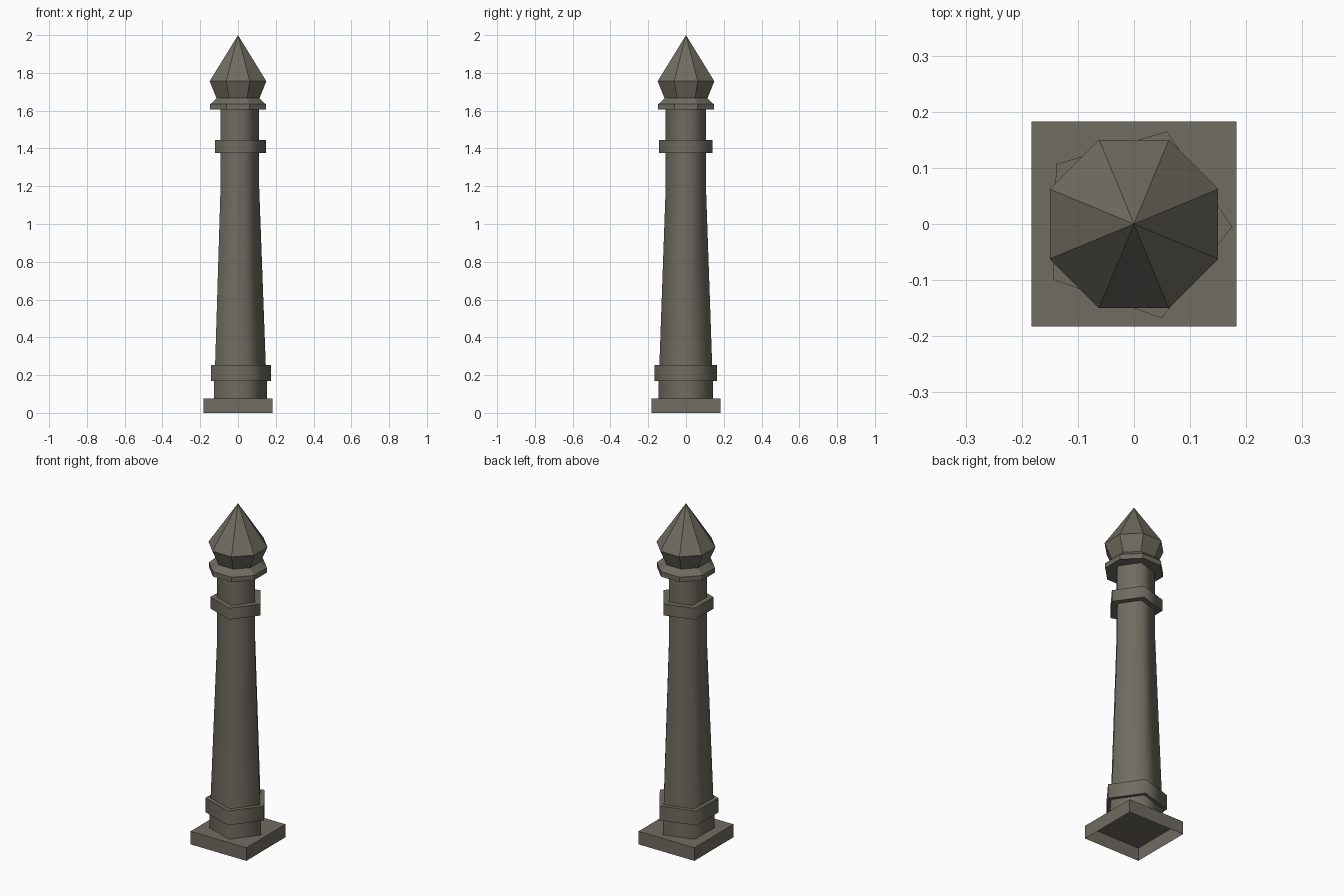
import bpy, bmesh, math

if "Cube" in bpy.data.objects:
    bpy.data.objects.remove(bpy.data.objects["Cube"])

stone = bpy.data.materials.new("dark stone")
stone.diffuse_color = (0.162, 0.150, 0.120, 1)
stone.use_nodes = True
stone.node_tree.nodes["Principled BSDF"].inputs["Base Color"].default_value = stone.diffuse_color


def lathe(name, sides, turn, profile, smooth=False, cap_bottom=True, cap_top=True):
    """Stack of regular polygon rings (radius, z); radius 0 makes a tip."""
    bm = bmesh.new()
    rings = []
    for r, z in profile:
        if r == 0:
            rings.append([bm.verts.new((0, 0, z))])
        else:
            rings.append([bm.verts.new((r * math.cos(turn + math.tau * i / sides),
                                        r * math.sin(turn + math.tau * i / sides), z))
                          for i in range(sides)])
    for a, b in zip(rings, rings[1:]):
        for i in range(sides):
            j = (i + 1) % sides
            if len(b) == 1:
                f = bm.faces.new((a[i], a[j], b[0]))
            else:
                f = bm.faces.new((a[i], a[j], b[j], b[i]))
            f.smooth = smooth
    if cap_bottom:
        bm.faces.new(rings[0][::-1])
    if cap_top and len(rings[-1]) > 1:
        bm.faces.new(rings[-1])
    # round the sides, keep the cap rims crisp
    for e in bm.edges:
        if any(len(f.verts) == sides and abs(f.normal.z) > 0.99 for f in e.link_faces):
            e.smooth = False
    bm.normal_update()
    for e in bm.edges:
        if len(e.link_faces) == 2 and any(abs(f.normal.z) > 0.99 for f in e.link_faces):
            e.smooth = False
    me = bpy.data.meshes.new(name)
    bm.to_mesh(me)
    bm.free()
    me.materials.append(stone)
    ob = bpy.data.objects.new(name, me)
    bpy.context.collection.objects.link(ob)
    return ob


T5 = math.radians(-1.5)            # slight turn of the five-sided parts
K8 = 1 / math.cos(math.pi / 8)     # octagon apothem to radius

# square foot, open underneath
lathe("foot_plate", 4, math.pi / 4,
      [(0.183 * math.sqrt(2), 0), (0.183 * math.sqrt(2), 0.077)], cap_bottom=False)

# five-sided post with tapering shaft
lathe("post_base", 5, T5, [(0.153, 0.077), (0.153, 0.20)], True, False, True)
lathe("post_shaft", 5, T5, [(0.148, 0.20), (0.147, 0.254), (0.112, 1.2), (0.112, 1.61)],
      True, False, False)

# two collars
lathe("lower_collar", 5, T5, [(0.175, 0.169), (0.175, 0.254)], True)
lathe("upper_collar", 5, T5, [(0.149, 1.376), (0.149, 1.444)], True)

# eight-sided finial: rim, neck, bulge and point
lathe("finial", 8, math.pi / 8,
      [(0.147 * K8, 1.605), (0.147 * K8, 1.634), (0.114 * K8, 1.666),
       (0.15 * K8, 1.756), (0, 2.0)])
